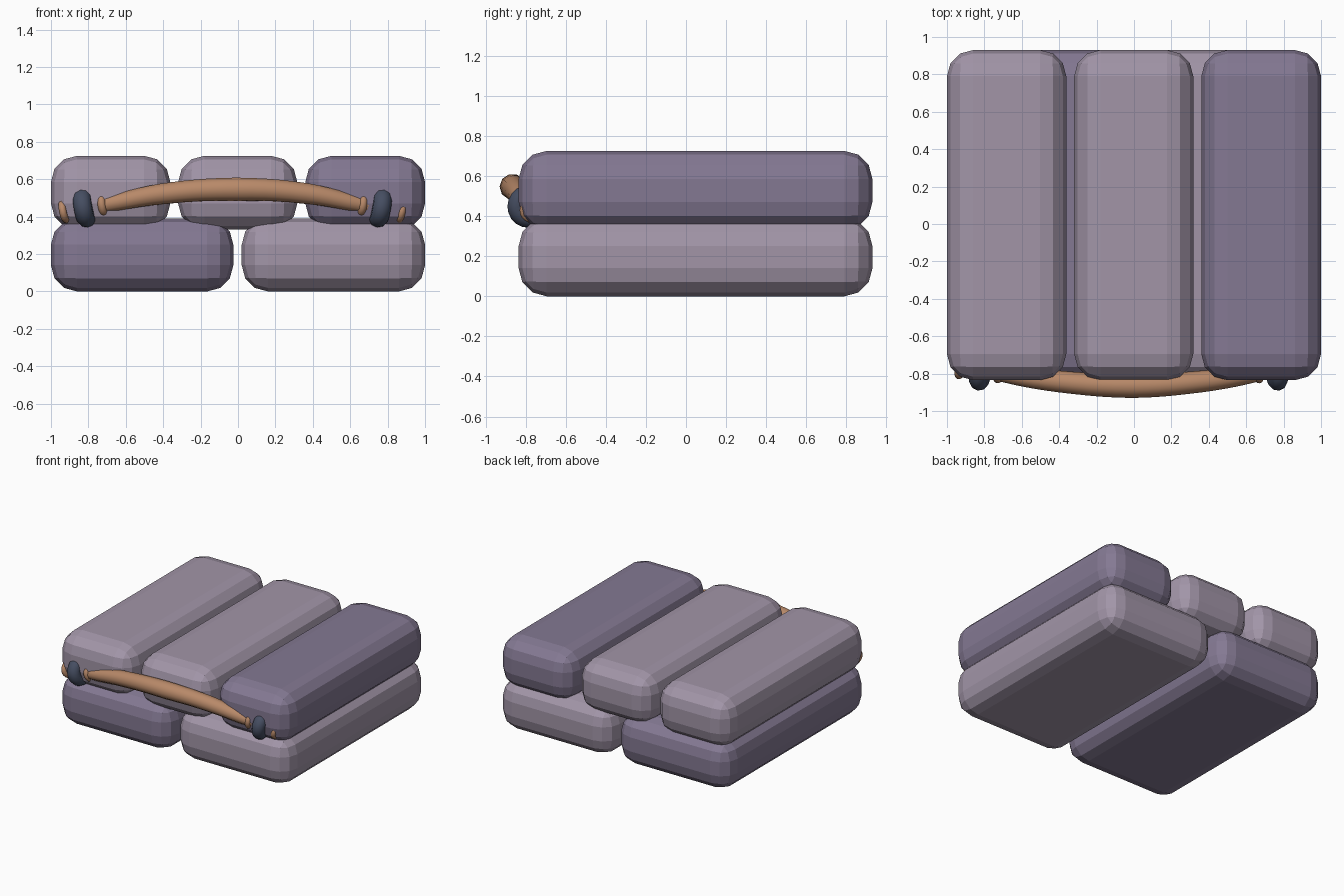
import bpy, bmesh
from math import pi
from mathutils import Vector

if "Cube" in bpy.data.objects:
    bpy.data.objects.remove(bpy.data.objects["Cube"])


def material(name, rgb):
    m = bpy.data.materials.new(name)
    m.diffuse_color = (*rgb, 1)
    m.use_nodes = True
    m.node_tree.nodes["Principled BSDF"].inputs["Base Color"].default_value = m.diffuse_color
    return m


PURPLE = material("purple_stone", (0.23, 0.19, 0.29))
MAUVE = material("mauve_stone", (0.36, 0.30, 0.39))
WOOD = material("wood", (0.48, 0.25, 0.14))
IRON = material("dark_iron", (0.06, 0.075, 0.12))


def brick(name, x0, x1, z0, z1, mat):
    """Long block with faceted, rounded edges."""
    y0, y1 = -0.835, 0.93
    bm = bmesh.new()
    bmesh.ops.create_cube(bm, size=1)
    bmesh.ops.scale(bm, vec=(x1 - x0, y1 - y0, z1 - z0), verts=bm.verts)
    bmesh.ops.translate(bm, vec=((x0 + x1) / 2, (y0 + y1) / 2, (z0 + z1) / 2), verts=bm.verts)
    bmesh.ops.bevel(bm, geom=bm.edges[:], offset=0.14, segments=3, profile=0.5, affect='EDGES')
    me = bpy.data.meshes.new(name)
    bm.to_mesh(me)
    bm.free()
    me.materials.append(mat)
    bpy.context.collection.objects.link(bpy.data.objects.new(name, me))


def ring(name, loc, axis, outer, tube, mat):
    """Collar around the handle, its hole facing along the axis."""
    bpy.ops.mesh.primitive_torus_add(major_radius=outer - tube, minor_radius=tube,
                                     major_segments=20, minor_segments=10, location=loc)
    ob = bpy.context.object
    ob.name = name
    ob.rotation_euler = Vector(axis).to_track_quat('Z', 'Y').to_euler()
    ob.data.materials.append(mat)
    bpy.ops.object.shade_smooth_by_angle(angle=pi / 3)


# lower layer: two wide blocks
brick("lower_block_left", -1, -0.025, 0, 0.39, PURPLE)
brick("lower_block_right", 0.02, 1, 0, 0.39, MAUVE)
# upper layer: three narrow blocks
brick("upper_block_left", -1, -0.362, 0.33, 0.725, MAUVE)
brick("upper_block_middle", -0.32, 0.317, 0.33, 0.725, MAUVE)
brick("upper_block_right", 0.36, 1, 0.33, 0.725, PURPLE)

# bowed wooden handle, thickest in the middle
path = [(-0.94, -0.74, 0.42, 0.035), (-0.83, -0.765, 0.445, 0.038), (-0.7, -0.80, 0.467, 0.045),
        (-0.4, -0.842, 0.522, 0.058), (-0.01, -0.865, 0.546, 0.065), (0.36, -0.842, 0.524, 0.058),
        (0.65, -0.80, 0.467, 0.045), (0.78, -0.765, 0.445, 0.038), (0.88, -0.74, 0.41, 0.035)]
cu = bpy.data.curves.new("handle", 'CURVE')
cu.dimensions = '3D'
cu.bevel_depth = 1
cu.bevel_resolution = 3
cu.use_fill_caps = True
sp = cu.splines.new('BEZIER')
sp.resolution_u = 5
sp.bezier_points.add(len(path) - 1)
for p, (x, y, z, r) in zip(sp.bezier_points, path):
    p.co = (x, y, z)
    p.radius = r
    p.handle_left_type = p.handle_right_type = 'AUTO'
cu.materials.append(WOOD)
handle = bpy.data.objects.new("handle", cu)
bpy.context.collection.objects.link(handle)
bpy.context.view_layer.objects.active = handle
handle.select_set(True)
bpy.ops.object.convert(target='MESH')
bpy.ops.object.shade_smooth_by_angle(angle=pi / 3)

# wooden and iron collars at both ends of the handle
for side, s, mid in (("left", -1, -0.03), ("right", 1, -0.03)):
    ring("inner_collar_" + side, (mid + s * 0.69, -0.785, 0.465), (1, -s * -0.2, -s * 0.15),
         0.068, 0.022, WOOD)
    ring("iron_collar_" + side, (mid + s * 0.79, -0.782, 0.45), (1, s * 0.15, -s * 0.17),
         0.11, 0.05, IRON)
    ring("end_collar_" + side, (mid + s * 0.898, -0.765, 0.43), (1, s * 0.2, -s * 0.2),
         0.066, 0.02, WOOD)
